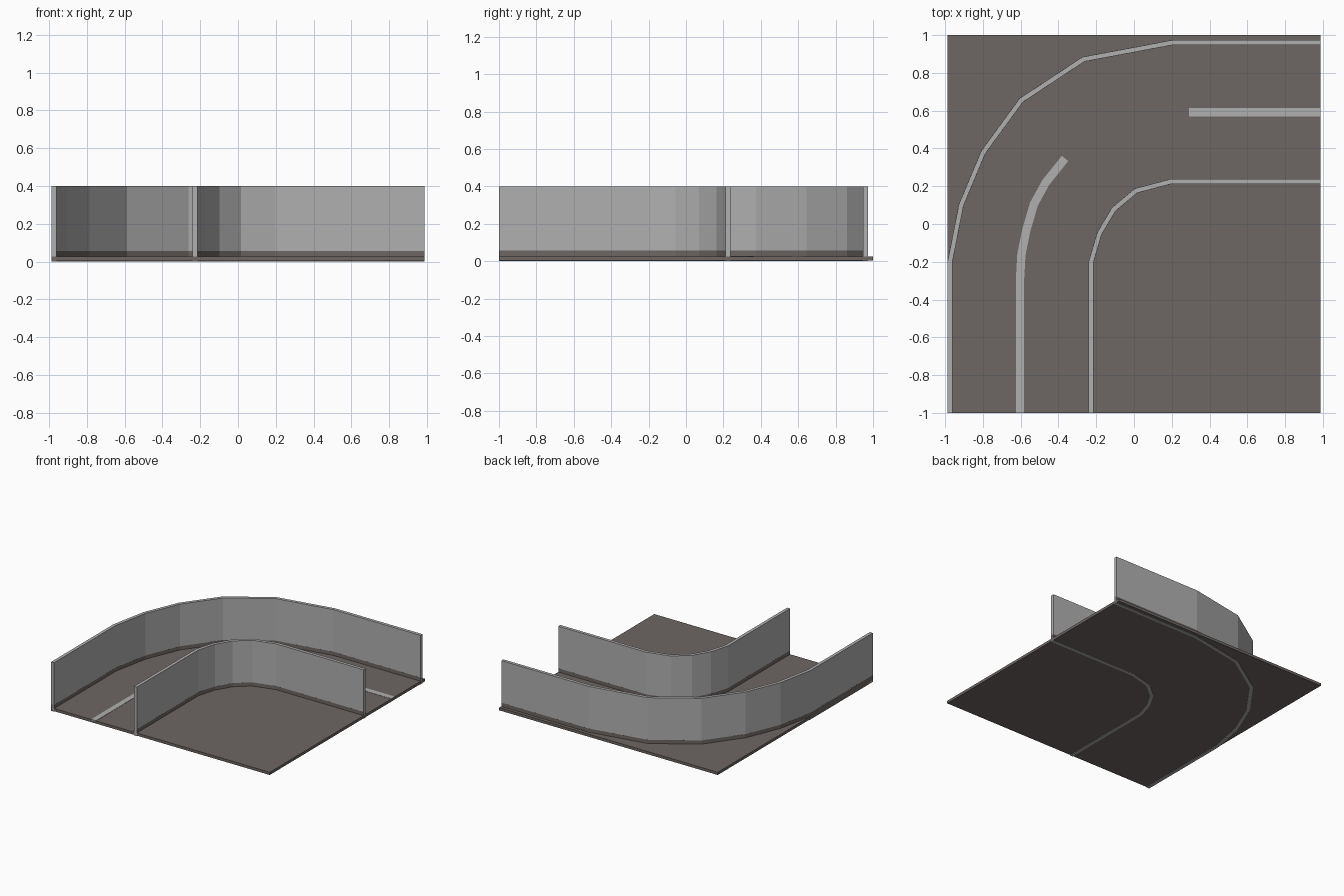
import bpy, bmesh
from mathutils import Vector

if "Cube" in bpy.data.objects:
    bpy.data.objects.remove(bpy.data.objects["Cube"])


def material(name, rgb):
    m = bpy.data.materials.new(name)
    m.diffuse_color = (*rgb, 1)
    m.use_nodes = True
    m.node_tree.nodes["Principled BSDF"].inputs["Base Color"].default_value = m.diffuse_color
    return m


ROAD = material("asphalt", (0.155, 0.135, 0.125))
WALL = material("concrete", (0.434, 0.434, 0.434))


def strip(name, path, width, z0, z1, mat):
    """Mitred rectangular section swept along a plan path."""
    pts = [Vector(p) for p in path]
    dirs = [(b - a).normalized() for a, b in zip(pts, pts[1:])]
    bm = bmesh.new()
    rings = []
    for i, p in enumerate(pts):
        d0, d1 = dirs[max(i - 1, 0)], dirs[min(i, len(dirs) - 1)]
        t = (d0 + d1).normalized()
        n = Vector((-t.y, t.x)) * (width / 2 / t.dot(d0))
        rings.append([bm.verts.new((p.x + s * n.x, p.y + s * n.y, z))
                      for s, z in ((1, z0), (-1, z0), (-1, z1), (1, z1))])
    for a, b in zip(rings, rings[1:]):
        for k in range(4):
            j = (k + 1) % 4
            bm.faces.new((a[k], a[j], b[j], b[k]))
    bm.faces.new(rings[0])
    bm.faces.new(rings[-1])
    bmesh.ops.recalc_face_normals(bm, faces=bm.faces)
    mesh = bpy.data.meshes.new(name)
    bm.to_mesh(mesh)
    bm.free()
    mesh.materials.append(mat)
    ob = bpy.data.objects.new(name, mesh)
    bpy.context.collection.objects.link(ob)
    return ob


E = 0.987

# Ground slab
strip("road_slab", [(0, -1), (0, 1)], 2 * E, 0.004, 0.026, ROAD)

# Faceted walls, each with a low kerb at the foot
outer = [(-0.974, -1), (-0.974, -0.2), (-0.915, 0.1), (-0.798, 0.38),
         (-0.597, 0.655), (-0.268, 0.872), (0.2, 0.96), (E, 0.96)]
inner = [(-0.227, -1), (-0.227, -0.2), (-0.183, -0.05), (-0.107, 0.078),
         (0.01, 0.176), (0.195, 0.225), (E, 0.225)]
for side, path in (("outer", outer), ("inner", inner)):
    strip(side + "_wall", path, 0.026, 0, 0.4, WALL)
    strip(side + "_kerb", path, 0.0265, 0.02, 0.056, ROAD)

# Painted lane markings
strip("curved_lane_line", [(-0.604, -1), (-0.604, -0.3), (-0.596, -0.16),
      (-0.572, -0.04), (-0.53, 0.105), (-0.467, 0.22), (-0.365, 0.347)],
      0.044, 0.02, 0.028, WALL)
strip("straight_lane_line", [(0.29, 0.592), (E, 0.592)], 0.046, 0.02, 0.028, WALL)
